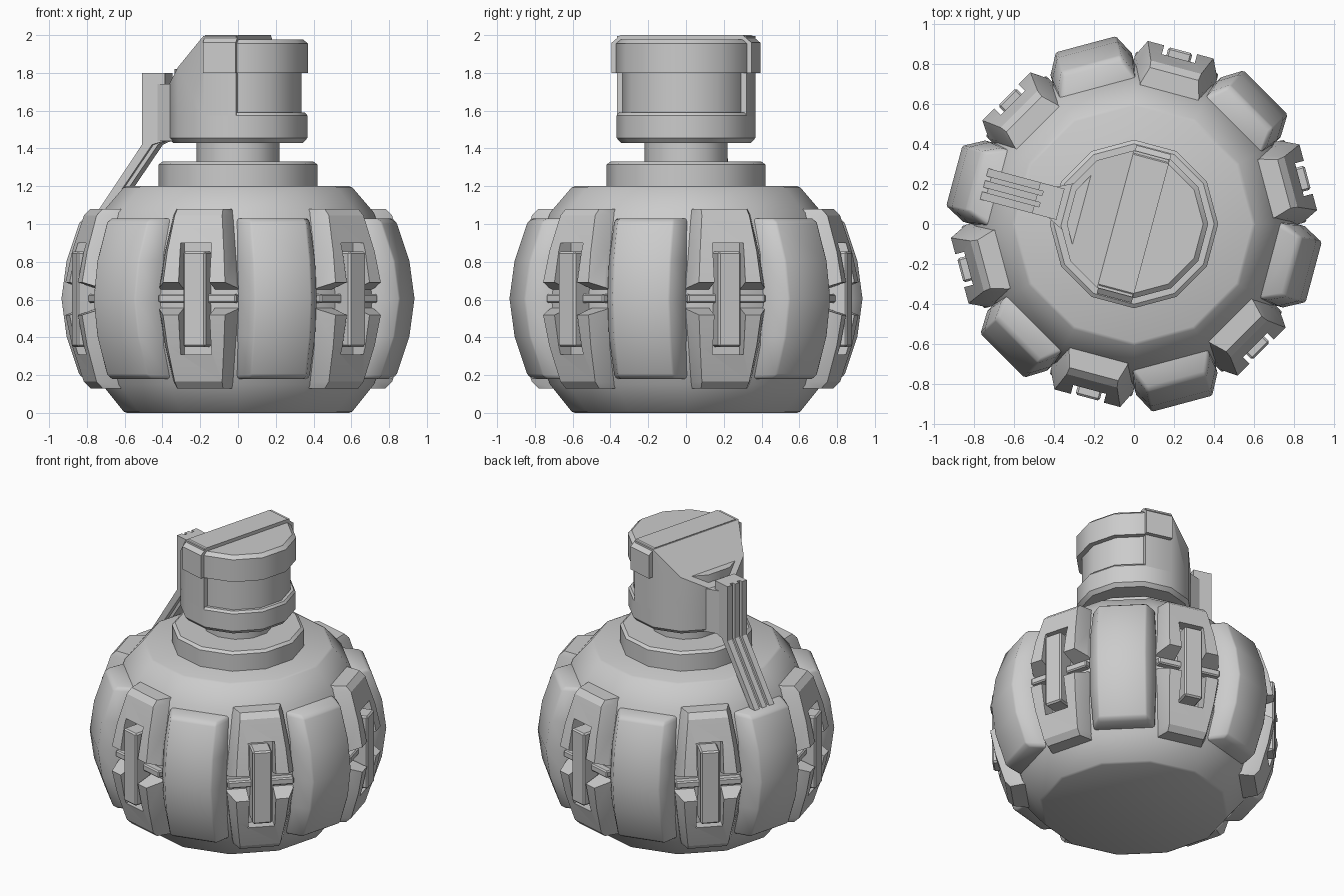
import bpy, bmesh
from math import sin, cos, pi, radians
from mathutils import Vector

if "Cube" in bpy.data.objects:
    bpy.data.objects.remove(bpy.data.objects["Cube"])

MID = 0.605                      # height of the plates' middle
HEAD_ROT = radians(165)          # direction of the lever


def finish(name, bm, rot=0.0, bevel=0.0):
    bmesh.ops.recalc_face_normals(bm, faces=bm.faces)
    if bevel:
        edges = [e for e in bm.edges
                 if len(e.link_faces) == 2 and e.calc_face_angle() > radians(35)]
        bmesh.ops.bevel(bm, geom=edges, offset=bevel, segments=1,
                        affect='EDGES', clamp_overlap=True)
    me = bpy.data.meshes.new(name)
    bm.to_mesh(me)
    bm.free()
    me.shade_smooth()
    me.set_sharp_from_angle(angle=radians(34))
    ob = bpy.data.objects.new(name, me)
    ob.rotation_euler.z = rot
    bpy.context.collection.objects.link(ob)
    return ob


def skin(rings):
    """Closed solid through a list of equally sized point rings."""
    bm = bmesh.new()
    vs = [[bm.verts.new(p) for p in r] for r in rings]
    n = len(vs[0])
    for a, b in zip(vs, vs[1:]):
        for i in range(n):
            j = (i + 1) % n
            bm.faces.new((a[i], a[j], b[j], b[i]))
    bm.faces.new(vs[0])
    bm.faces.new(vs[-1])
    bmesh.ops.recalc_face_normals(bm, faces=bm.faces)
    return bm


def lathe(profile, phase=0.0, sides=12):
    return skin([[(r * cos(phase + 2 * pi * i / sides),
                   r * sin(phase + 2 * pi * i / sides), z) for i in range(sides)]
                 for r, z in profile])


def extrude_y(pts, y0, y1):
    return skin([[(x, y, z) for x, z in pts] for y in (y0, y1)])


def box(x0, x1, hy, z0, z1):
    return extrude_y([(x0, z0), (x1, z0), (x1, z1), (x0, z1)], -hy, hy)


def cut(bm, co, no):
    """Remove everything on the normal's side and close the hole."""
    geom = bm.verts[:] + bm.edges[:] + bm.faces[:]
    res = bmesh.ops.bisect_plane(bm, geom=geom, plane_co=Vector(co),
                                 plane_no=Vector(no), clear_outer=True)
    edges = [e for e in res['geom_cut'] if isinstance(e, bmesh.types.BMEdge)]
    bmesh.ops.contextual_create(bm, geom=edges)


def plate(half):
    """Plate from (dz, inner, shoulder, outer, base half width, outer half width)."""
    rows = [(-r[0],) + r[1:] for r in half] + [r for r in half[-2::-1]]
    return skin([[(a, -h, MID + dz), (a, h, MID + dz), (b, h, MID + dz),
                  (c, k, MID + dz), (c, -k, MID + dz), (b, -h, MID + dz)]
                 for dz, a, b, c, h, k in rows])


def copies(ob, start):
    ob.rotation_euler.z = radians(start)
    for i in range(1, 6):
        c = ob.copy()
        c.rotation_euler.z = radians(start + 60 * i)
        bpy.context.collection.objects.link(c)


# body, collar and neck
finish("body", lathe([(.6, 0), (.72, .15), (.79, .36), (.82, .6),
                      (.79, .84), (.72, 1.06), (.6, 1.2)]), bevel=.01)
finish("collar", lathe([(.42, 1.18), (.42, 1.315), (.4, 1.33)]))
finish("neck", lathe([(.22, 1.3), (.22, 1.46)]))

# plain armour plates
copies(finish("plain_plate", plate([
    (.425, .64, .71, .80, .19, .15), (.405, .66, .74, .83, .195, .152),
    (.2, .70, .80, .90, .208, .155), (0, .70, .825, .928, .21, .155)]), bevel=.008), 45)

# slotted armour plates: one is cut, then copied round
slotted = finish("slotted_plate", plate([
    (.475, .62, .69, .775, .15, .125), (.44, .64, .72, .81, .16, .13),
    (.25, .68, .78, .868, .19, .155), (.06, .70, .81, .905, .213, .172),
    (0, .70, .81, .905, .213, .172)]))
cutters = [finish("slot_cutter", box(.775, 1.1, .085, .31, .9)),
           finish("gap_cutter", extrude_y(
               [(.775, MID - .045), (1.0, MID - .12), (1.0, MID + .12), (.775, MID + .045)],
               -.4, .4))]
for c in cutters:
    c.hide_render = True
    m = slotted.modifiers.new("cut", 'BOOLEAN')
    m.operation = 'DIFFERENCE'
    m.solver = 'EXACT'
    m.object = c
bpy.context.view_layer.update()
dg = bpy.context.evaluated_depsgraph_get()
cut_mesh = bpy.data.meshes.new_from_object(slotted.evaluated_get(dg))
slotted.modifiers.clear()
slotted.data = cut_mesh
cut_mesh.shade_smooth()
cut_mesh.set_sharp_from_angle(angle=radians(25))
for c in cutters:
    bpy.data.objects.remove(c)
copies(slotted, 15)

# upright bars and cross rails in the slots
copies(finish("slot_bar", box(.7, .897, .062, .35, .855), bevel=.01), 15)
copies(finish("slot_rail", box(.7, .835, .213, MID - .024, MID + .024), bevel=.008), 15)

# head: lower ring, recessed core, front half cap
P = radians(15)
finish("head_ring", lathe([(.345, 1.43), (.367, 1.455), (.367, 1.575), (.355, 1.59)], P), HEAD_ROT)
finish("head_core", lathe([(.335, 1.57), (.335, 1.82)], P), HEAD_ROT)
cap = lathe([(.37, 1.8), (.37, 1.955), (.345, 1.977)], P)
cut(cap, (-.08, 0, 0), (1, 0, 0))
finish("head_cap", cap, HEAD_ROT)

# head: solid rear half with sloping roof
rear = lathe([(.367, 1.57), (.367, 1.995)], P)
cut(rear, (-.085, 0, 0), (-1, 0, 0))
cut(rear, (.09, 0, 2.0), (1, 0, 1))
finish("head_rear", rear, HEAD_ROT)

# raised band across the top
band = [(-.383, 1.8), (.383, 1.8), (.383, 1.96), (.335, 2.0), (-.335, 2.0), (-.383, 1.96)]
finish("head_band", skin([[(x, y, z) for y, z in band] for x in (-.09, .09)]), HEAD_ROT)

# lever mount, web and rails
finish("lever_mount", skin([[(.32, -.13, z), (.43, -.075, z), (.43, .075, z), (.32, .13, z)]
                            for z in (1.44, 1.74)]), HEAD_ROT)


def lever(name, out, y0, y1):
    pts = [(.38, 1.8), (out, 1.8), (out, 1.42), (out + .275, 1.02),
           (out + .225, 1.02), (out - .055, 1.42), (.38, 1.44)]
    finish(name, extrude_y(pts, y0, y1), HEAD_ROT)


lever("lever_web", .48, -.05, .05)
lever("lever_centre_rib", .505, -.018, .018)
for s in (-1, 1):
    lever("lever_rail", .505, *sorted((s * .04, s * .08)))
